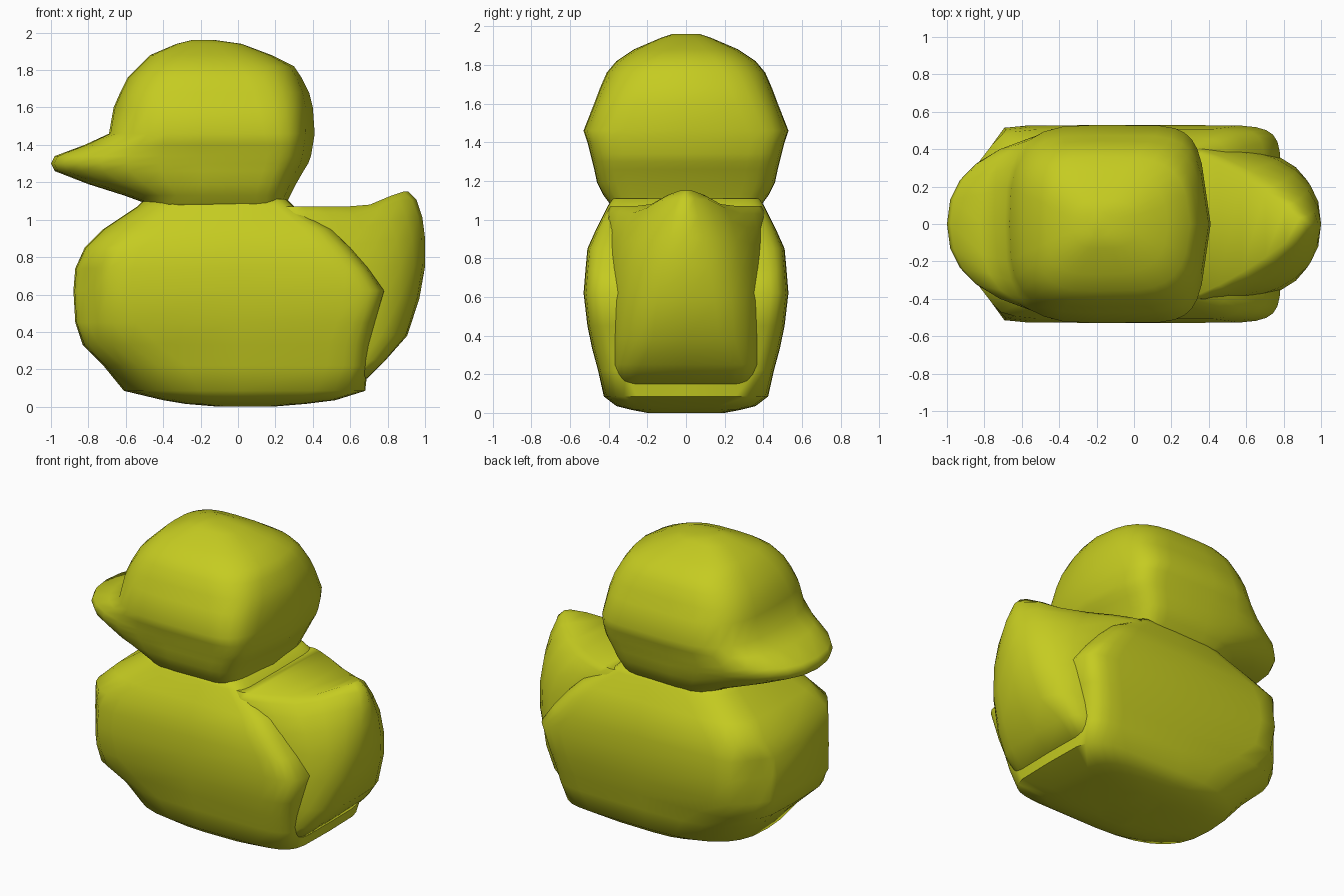
import bpy, bmesh, math

N = 28  # points per ring

yellow = bpy.data.materials.new("duck_yellow")
yellow.diffuse_color = (0.56, 0.60, 0.015, 1)


def ring(z, xf, xb, w, pf, pb, cx):
    """Horizontal superellipse with its own length and squareness front and back."""
    pts = []
    for i in range(N):
        a = 2 * math.pi * i / N
        c, s = math.cos(a), math.sin(a)
        c = 0 if abs(c) < 1e-9 else c
        s = 0 if abs(s) < 1e-9 else s
        reach, p = (xb - cx, pb) if c >= 0 else (cx - xf, pf)
        x = cx + math.copysign(reach * abs(c) ** (2 / p), c)
        y = math.copysign(w * abs(s) ** (2 / p), s)
        pts.append((x, y, z))
    return pts


def loft(name, rows, cx, shift, angle=60):
    """Skin a stack of rings and close both ends with strips across y."""
    bm = bmesh.new()
    loops = []
    for row in rows:
        loops.append([bm.verts.new(shift(*p)) for p in ring(*row, cx)])
    for lo, hi in zip(loops, loops[1:]):
        for i in range(N):
            j = (i + 1) % N
            bm.faces.new((lo[i], lo[j], hi[j], hi[i]))
    h = N // 2
    for L in (loops[0], loops[-1]):
        bm.faces.new((L[0], L[1], L[-1]))
        for i in range(1, h - 1):
            bm.faces.new((L[i], L[i + 1], L[N - i - 1], L[N - i]))
        bm.faces.new((L[h - 1], L[h], L[h + 1]))
    bmesh.ops.recalc_face_normals(bm, faces=bm.faces)
    me = bpy.data.meshes.new(name)
    bm.to_mesh(me)
    bm.free()
    ob = bpy.data.objects.new(name, me)
    bpy.context.collection.objects.link(ob)
    me.materials.append(yellow)
    bpy.ops.object.select_all(action='DESELECT')
    ob.select_set(True)
    bpy.context.view_layer.objects.active = ob
    bpy.ops.object.shade_smooth_by_angle(angle=math.radians(angle))
    return ob


# Body: boxy sides and a chest whose corners are cut off towards the front
def chest(x, y, z):
    if x < -0.70:
        y = math.copysign(min(abs(y), 0.50 - 1.3 * (-0.70 - x)), y)
    return x, y, z


loft("body", [
    (0.00, -0.10, 0.18, 0.20, 3, 3),
    (0.015, -0.28, 0.36, 0.28, 2.6, 4),
    (0.035, -0.40, 0.52, 0.36, 2.6, 4),
    (0.085, -0.61, 0.68, 0.425, 2.8, 6),
    (0.22, -0.72, 0.695, 0.455, 3.2, 8),
    (0.33, -0.83, 0.71, 0.485, 4.5, 8),
    (0.45, -0.87, 0.735, 0.51, 6.5, 9),
    (0.62, -0.88, 0.785, 0.53, 7, 9),
    (0.74, -0.87, 0.70, 0.52, 7, 9),
    (0.85, -0.82, 0.61, 0.51, 6.5, 8),
    (0.95, -0.72, 0.51, 0.465, 5, 8),
    (1.07, -0.54, 0.30, 0.405, 4, 8),
    (1.11, -0.50, 0.26, 0.38, 4, 8),
], 0.0, chest)


# Tail: broad panel below, narrowing to a raised point at the top
def lift(x, y, z):
    t = min(max((x - 0.68) / 0.19, 0), 1)
    return x, y, z + 0.08 * t * min(max((z - 0.75) / 0.3, 0), 1)


loft("tail", [
    (0.15, 0.1, 0.69, 0.36, 3, 7),
    (0.25, 0.1, 0.79, 0.385, 3, 6),
    (0.38, 0.1, 0.905, 0.40, 3, 3.6),
    (0.58, 0.1, 0.97, 0.42, 3, 2.9),
    (0.75, 0.1, 1.00, 0.42, 3, 2.4),
    (0.87, 0.1, 1.00, 0.42, 3, 2.0),
    (0.96, 0.1, 0.985, 0.42, 3, 1.6),
    (1.03, 0.1, 0.955, 0.41, 3, 1.35),
    (1.07, 0.1, 0.91, 0.39, 3, 1.2),
], 0.3, lift)


# Head with the wide beak flowing out of its front; the back is a shallow wedge
def wedge(x, y, z):
    return x - 0.13 * abs(y) * max(0, x) / 0.4, y, z


loft("head_and_beak", [
    (1.06, -0.50, 0.25, 0.38, 3, 8),
    (1.09, -0.50, 0.26, 0.40, 3, 8),
    (1.13, -0.61, 0.28, 0.43, 2.6, 7),
    (1.19, -0.80, 0.31, 0.46, 2.4, 7),
    (1.26, -0.98, 0.35, 0.475, 2.3, 7),
    (1.30, -1.00, 0.375, 0.485, 2.3, 7),
    (1.34, -0.98, 0.39, 0.495, 2.3, 7),
    (1.40, -0.82, 0.40, 0.51, 2.6, 7),
    (1.46, -0.69, 0.41, 0.53, 3, 6),
    (1.60, -0.665, 0.40, 0.475, 3.2, 5),
    (1.68, -0.63, 0.38, 0.445, 3.2, 4.5),
    (1.76, -0.59, 0.34, 0.41, 3, 4),
    (1.82, -0.53, 0.30, 0.36, 3, 3.5),
    (1.88, -0.47, 0.18, 0.27, 3, 3),
    (1.94, -0.33, 0.02, 0.13, 2.5, 3),
    (1.96, -0.25, -0.12, 0.07, 2, 2),
], -0.2, wedge)
